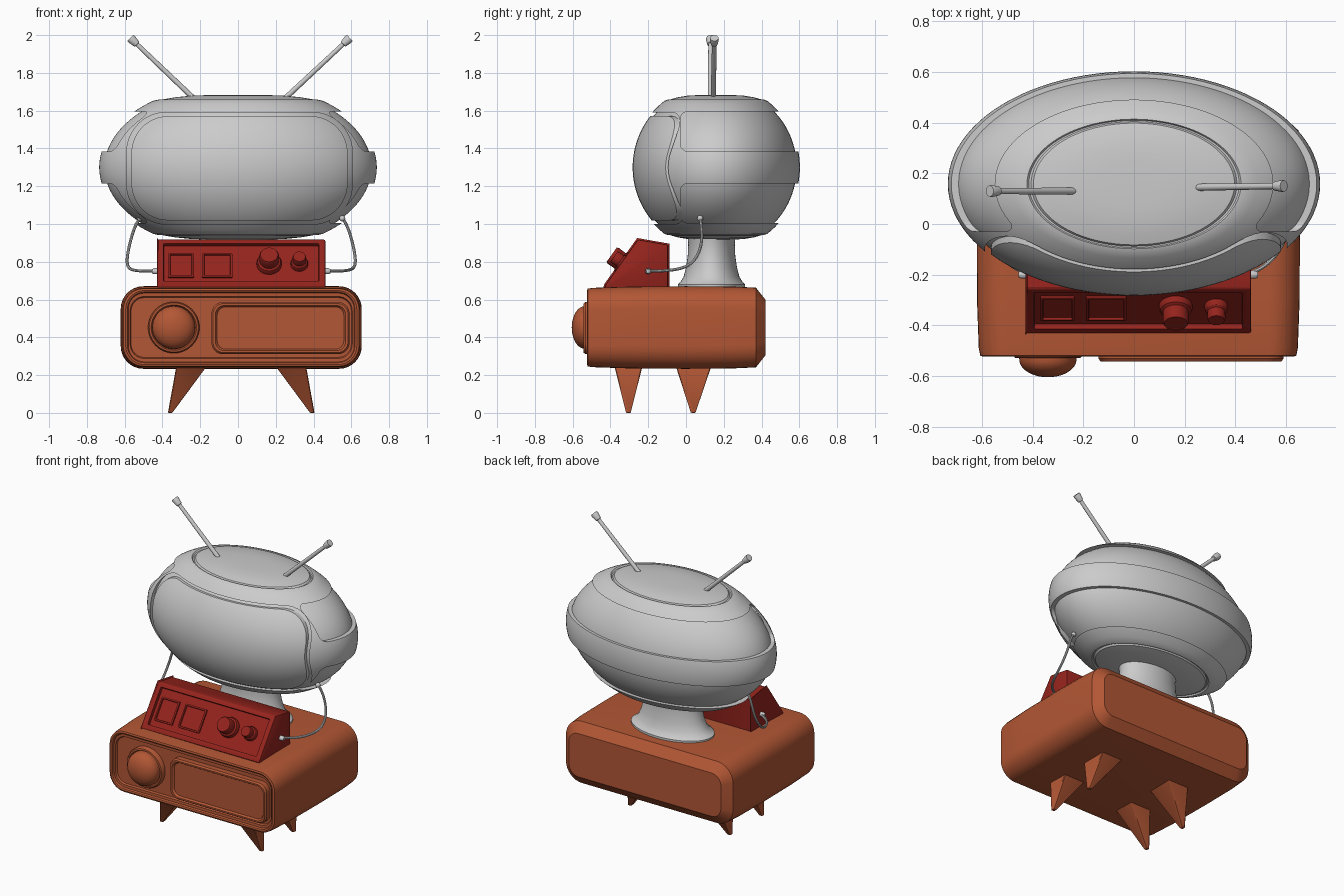
import bpy, bmesh, math
from mathutils import Matrix, Vector

if "Cube" in bpy.data.objects:
    bpy.data.objects.remove(bpy.data.objects["Cube"])

CX = 0.017  # x centre of cabinet and console


def material(name, rgb):
    m = bpy.data.materials.new(name)
    m.diffuse_color = (*rgb, 1)
    m.use_nodes = True
    m.node_tree.nodes["Principled BSDF"].inputs["Base Color"].default_value = m.diffuse_color
    return m


BROWN = material("brown", (0.45, 0.095, 0.035))
RED = material("red", (0.30, 0.017, 0.012))


def skin(name, rings, mat=None, bevel=0):
    """Bridge rings of points into a closed solid."""
    bm = bmesh.new()
    vr = [[bm.verts.new(p) for p in ring] for ring in rings]
    n = len(vr[0])
    for a, b in zip(vr, vr[1:]):
        for i in range(n):
            j = (i + 1) % n
            bm.faces.new((a[i], a[j], b[j], b[i]))
    for ring in (vr[0], vr[-1]):
        if (ring[0].co - ring[n // 2].co).length > 1e-4:
            bm.faces.new(ring)
    bmesh.ops.remove_doubles(bm, verts=bm.verts[:], dist=1e-5)
    if bevel:
        bmesh.ops.bevel(bm, geom=bm.edges[:], offset=bevel, segments=2,
                        profile=0.5, affect='EDGES')
    bmesh.ops.recalc_face_normals(bm, faces=bm.faces[:])
    me = bpy.data.meshes.new(name)
    bm.to_mesh(me)
    bm.free()
    ob = bpy.data.objects.new(name, me)
    bpy.context.collection.objects.link(ob)
    if mat:
        me.materials.append(mat)
    return ob


def frame(origin, u, v):
    u, v = Vector(u).normalized(), Vector(v).normalized()
    m = Matrix((u, v, u.cross(v))).transposed().to_4x4()
    m.translation = origin
    return m


def lathe(name, profile, m, mat=None, n=48):
    rings = [[m @ Vector((r * math.cos(2 * math.pi * i / n), r * math.sin(2 * math.pi * i / n), z))
              for i in range(n)] for r, z in profile]
    return skin(name, rings, mat)


def slab(name, sections, m, mat=None, n=8):
    """Loft rounded rectangles: (depth, half width, half height, corner radius)."""
    rings = []
    for d, w, h, r in sections:
        ring = []
        for k, (sx, sy) in enumerate(((1, 1), (-1, 1), (-1, -1), (1, -1))):
            for i in range(n + 1):
                a = math.pi / 2 * (k + i / n)
                ring.append(m @ Vector((sx * (w - r) + r * math.cos(a),
                                        sy * (h - r) + r * math.sin(a), d)))
        rings.append(ring)
    return skin(name, rings, mat)


def boolean(ob, cutter, op='DIFFERENCE'):
    mod = ob.modifiers.new("cut", 'BOOLEAN')
    mod.object, mod.operation, mod.solver = cutter, op, 'EXACT'
    dg = bpy.context.evaluated_depsgraph_get()
    me = bpy.data.meshes.new_from_object(ob.evaluated_get(dg))
    ob.modifiers.clear()
    ob.data = me
    bpy.data.objects.remove(cutter)


# Head: flattened ellipsoid with a plate on top and bottom
def head(name, s):
    half = [(0, .383), (.2, .383), (.34, .379), (.45, .371), (.54, .36), (.553, .35), (.565, .35), (.575, .358)]
    t1 = math.asin(.352 / .445)
    arc = [(math.cos(t1 * i / 16), .445 * math.sin(t1 * i / 16)) for i in range(16, -17, -1)]
    prof = half + arc + [(r, -z) for r, z in reversed(half)]
    m = Matrix.Translation((0, .158, 1.30)) @ Matrix.Diagonal((.735 * s, .445 * s, s, 1))
    return lathe(name, prof, m, None, 96)


XZ = ((1, 0, 0), (0, 0, 1))
shell = head("head_shell", 1)
boolean(shell, slab("screen_cutter", [(0, .597, .296, .21), (1, .597, .296, .21)],
                    frame((.008, 0, 1.295), *XZ), n=12))
for z in (1.49, 1.11):
    boolean(shell, slab("panel_cutter", [(-1, .5, .105, .04), (1, .5, .105, .04)],
                        frame((0, .47, z), (0, 1, 0), (0, 0, 1))))
head("head_core", .962)
screen = head("screen", .99)
boolean(screen, slab("screen_outline", [(0, .572, .276, .195), (1, .572, .276, .195)],
                     frame((.008, 0, 1.295), *XZ), n=12), 'INTERSECT')

# Flared oval neck
lathe("neck", [(0, .66), (.178, .66), (.178, .68), (.165, .692), (.148, .72), (.135, .77), (.126, .83),
               (.123, .90), (.13, .95), (0, .95)],
      Matrix.Translation((.005, .135, 0)) @ Matrix.Diagonal((1.63, 1, 1, 1)), None, 64)

# Antennas
for side, base, tip in (("left", (-.25, .13, 1.68), (-.57, .13, 1.985)),
                        ("right", (.265, .145, 1.68), (.592, .15, 1.985))):
    base, tip = Vector(base), Vector(tip)
    d = tip - base
    L = d.length
    m = Matrix.Translation(base) @ d.to_track_quat('Z', 'Y').to_matrix().to_4x4()
    lathe(side + "_antenna", [(0, -.02), (.014, -.02), (.012, L - .05), (.018, L - .048), (.024, L - .01),
                              (.022, L), (0, L)], m, None, 20)

# Cables from head to console
for side, s in (("left", -1), ("right", 1)):
    pts = [(.53, .075, 1.04), (.56, .08, 1.0), (.585, .09, .92), (.605, .065, .83), (.605, .01, .77),
           (.57, -.09, .752), (.51, -.17, .75), (.43, -.2, .75)]
    cu = bpy.data.curves.new("cable", 'CURVE')
    cu.dimensions, cu.bevel_depth, cu.bevel_resolution = '3D', .008, 2
    sp = cu.splines.new('NURBS')
    sp.points.add(len(pts) - 1)
    for p, (x, y, z) in zip(sp.points, pts):
        p.co = (CX + s * x, y, z, 1)
    sp.use_endpoint_u, sp.order_u, sp.resolution_u = True, 4, 6
    tmp = bpy.data.objects.new("tmp", cu)
    bpy.context.collection.objects.link(tmp)
    me = bpy.data.meshes.new_from_object(tmp.evaluated_get(bpy.context.evaluated_depsgraph_get()))
    bpy.data.objects.remove(tmp)
    bpy.context.collection.objects.link(bpy.data.objects.new(side + "_cable", me))
    lathe(side + "_cable_plug", [(0, 0), (.016, 0), (.016, .02), (.01, .03), (0, .03)],
          frame((CX + s * .443, -.2, .75), (0, s, 0), (0, 0, 1)), None, 16)
    lathe(side + "_cable_socket", [(.016 * math.sin(a * math.pi / 8), .016 * math.cos(a * math.pi / 8))
                                   for a in range(9)],
          Matrix.Translation((CX + s * .535, .075, 1.03)), None, 16)

# Cabinet: rounded box, recessed front, tapered back
front = frame((CX, 0, .452), *XZ)
slab("cabinet", [(.495, .583, .158, .07), (.507, .588, .164, .075), (.508, .598, .182, .085),
                 (.52, .602, .187, .09), (.524, .612, .196, .10), (.52, .624, .206, .11),
                 (.49, .63, .210, .115), (.30, .637, .2165, .12), (0, .638, .2185, .12),
                 (-.25, .637, .2165, .12), (-.37, .632, .211, .12), (-.42, .575, .148, .07)], front, BROWN)

# Round dial and raised speaker panel
dome = [(.113 * math.cos(a * math.pi / 20), .535 + .07 * math.sin(a * math.pi / 20)) for a in range(11)]
lathe("cabinet_dial", [(0, .48), (.136, .48), (.136, .518), (.13, .528), (.12, .53), (.114, .52)] + dome,
      frame((-.34, 0, .452), *XZ), BROWN)
slab("speaker_panel", [(.48, .365, .138, .06), (.532, .365, .138, .06), (.543, .357, .13, .055),
                       (.543, .345, .12, .05), (.53, .335, .112, .045)],
     frame((.225, 0, .449), *XZ), BROWN)

# Tapered feet
for side, s in (("left", -1), ("right", 1)):
    for row, yt, y0, y1 in (("front", -.305, -.375, -.235), ("back", .038, -.05, .13)):
        rings = [[(CX + s * x, y, z) for x, y in ((a, c), (b, c), (b, d), (a, d))]
                 for a, b, c, d, z in ((.18, .343, y0 - .005, y1 + .005, .25),
                                       (.365, .388, yt - .012, yt + .012, 0))]
        skin(f"{row}_{side}_foot", rings, BROWN, .004)

# Wedge console with recessed face
prof = [(-.432, .66), (-.425, .68), (-.255, .918), (-.095, .89), (-.095, .66)]
console = skin("console", [[(CX + s * .445, y, z) for y, z in prof] for s in (-1, 1)], RED, .007)


def slope(x, v):
    c = Vector((x, -.34, .799)) + v * Vector((0, .581, .814))
    return frame(c, (1, 0, 0), (0, .581, .814))


boolean(console, slab("face_cutter", [(-.022, .41, .122, .006), (.1, .418, .13, .006)], slope(CX, -.004)))
for name, x, w in (("left_meter", -.302, .068), ("right_meter", -.11, .08)):
    slab(name, [(-.03, w, .078, .008), (-.012, w, .078, .008), (-.010, w - .004, .074, .006),
                (-.010, w - .01, .068, .004), (-.019, w - .012, .066, .004)], slope(x, -.012), RED)
for name, x, r, h in (("large_knob", .165, .066, .066), ("small_knob", .325, .046, .05)):
    lathe(name, [(0, -.03), (r, -.03), (r, -.008), (r * .92, .004), (r * .76, .01), (r * .78, h - .01),
                 (r * .7, h), (0, h)], slope(x, 0), RED, 32)

# Smooth shading with sharp creases
bpy.ops.object.select_all(action='DESELECT')
for ob in bpy.context.scene.objects:
    ob.select_set(True)
bpy.context.view_layer.objects.active = shell
bpy.ops.object.shade_smooth_by_angle(angle=math.radians(32))
